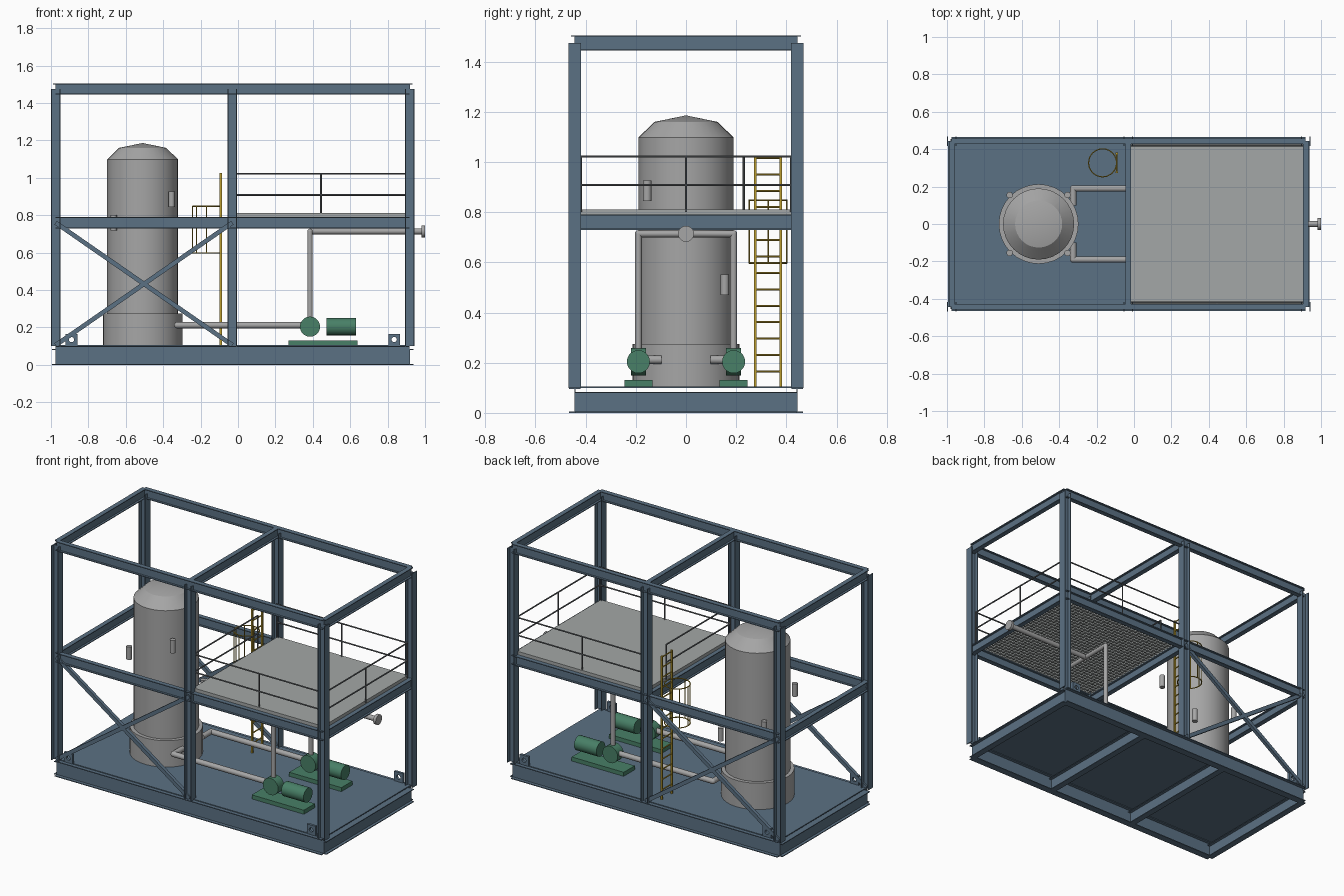
import bpy, bmesh, math
from mathutils import Vector as V, Matrix

if "Cube" in bpy.data.objects:
    bpy.data.objects.remove(bpy.data.objects["Cube"])


def mat(name, rgb):
    m = bpy.data.materials.new(name)
    m.diffuse_color = (*rgb, 1)
    m.use_nodes = True
    m.node_tree.nodes["Principled BSDF"].inputs["Base Color"].default_value = m.diffuse_color
    return m


STEEL = mat("blue_steel", (0.105, 0.165, 0.23))
GREY = mat("vessel_grey", (0.38, 0.38, 0.38))
GRATE = mat("grating_grey", (0.37, 0.39, 0.385))
RAIL = mat("rail_grey", (0.14, 0.15, 0.16))
GREEN = mat("pump_green", (0.065, 0.215, 0.135))
YELLOW = mat("safety_yellow", (0.50, 0.34, 0.03))


def finish(name, bm, material, smooth=False):
    bmesh.ops.recalc_face_normals(bm, faces=bm.faces[:])
    me = bpy.data.meshes.new(name)
    bm.to_mesh(me)
    bm.free()
    me.materials.append(material)
    if smooth:
        me.shade_smooth()
        me.set_sharp_from_angle(angle=math.radians(30))
    ob = bpy.data.objects.new(name, me)
    bpy.context.collection.objects.link(ob)
    return ob


def add_box(bm, lo, hi):
    lo, hi = V(lo), V(hi)
    s = hi - lo
    bmesh.ops.create_cube(bm, size=1, matrix=Matrix.Translation((lo + hi) / 2) @ Matrix.Diagonal((*s, 1)))


def add_tube(bm, p, q, r, n=16):
    p, q = V(p), V(q)
    d = q - p
    m = Matrix.Translation((p + q) / 2) @ d.to_track_quat('Z', 'Y').to_matrix().to_4x4()
    bmesh.ops.create_cone(bm, cap_ends=True, segments=n, radius1=r, radius2=r, depth=d.length, matrix=m)


def add_path(bm, pts, r, n=16):
    # straight pipe runs with rounded elbows
    for a, b in zip(pts, pts[1:]):
        add_tube(bm, a, b, r, n)
    for p in pts[1:-1]:
        bmesh.ops.create_uvsphere(bm, u_segments=n, v_segments=8, radius=r, matrix=Matrix.Translation(p))


def beam(name, p, q, depth, width, up=(0, 0, 1), tf=0.005, tw=0.004):
    # I-section swept from p to q
    p, q, up = V(p), V(q), V(up)
    side = (q - p).normalized().cross(up)
    h, w, t = depth / 2, width / 2, tw / 2
    half = [(w, -h), (w, -h + tf), (t, -h + tf), (t, h - tf), (w, h - tf), (w, h)]
    prof = half + [(-a, b) for a, b in reversed(half)]
    bm = bmesh.new()
    ends = [[bm.verts.new(e + side * a + up * b) for a, b in prof] for e in (p, q)]
    for ring in ends:
        bm.faces.new(ring)
    for i in range(12):
        j = (i + 1) % 12
        bm.faces.new((ends[0][i], ends[0][j], ends[1][j], ends[1][i]))
    return finish(name, bm, STEEL)


XS = (-0.975, -0.03, 0.918)
X0, X1, Y = XS[0], XS[2], 0.443

# base skid
for s in (-1, 1):
    beam("skid_side_beam", (X0, s * Y, 0.05), (X1, s * Y, 0.05), 0.10, 0.046)
for i in range(4):
    x = X0 + (X1 - X0) * i / 3
    beam("skid_cross_beam", (x, -Y, 0.042), (x, Y, 0.042), 0.084, 0.04)
bm = bmesh.new()
add_box(bm, (X0, -Y, 0.099), (X1, Y, 0.105))
finish("deck_plate", bm, STEEL)

# frame: columns, middle and top beams
for s in (-1, 1):
    for x in XS:
        beam("column", (x, s * Y, 0.10), (x, s * Y, 1.475), 0.05, 0.05, up=(1, 0, 0))
for z in (0.76, 1.475):
    for s in (-1, 1):
        beam("long_beam", (X0, s * Y, z), (X1, s * Y, z), 0.06, 0.03)
    for x in XS:
        beam("cross_beam", (x, -Y, z), (x, Y, z), 0.06, 0.03)

# diagonal bracing of the left bay
for s in (-1, 1):
    for za, zb in ((0.105, 0.76), (0.76, 0.105)):
        bm = bmesh.new()
        a, b = V((X0, s * Y, za)), V((XS[1], s * Y, zb))
        d = b - a
        m = Matrix.Translation((a + b) / 2) @ Matrix.Rotation(-math.atan2(d.z, d.x), 4, 'Y')
        bmesh.ops.create_cube(bm, size=1, matrix=m @ Matrix.Diagonal((d.length, 0.022, 0.024, 1)))
        finish("diagonal_brace", bm, STEEL)

# lifting lugs with eye holes
for s in (-1, 1):
    for x in (-0.89, 0.835):
        bm = bmesh.new()
        n, h, r = 16, 0.031, 0.014
        rings = [[], []]
        for i in range(n):
            c, k = math.cos(i * math.tau / n), math.sin(i * math.tau / n)
            f = h / max(abs(c), abs(k))
            for ring, rad in zip(rings, (f, r)):
                ring.append(bm.verts.new((x + c * rad, s * Y - 0.008, 0.135 + k * rad)))
        for i in range(n):
            j = (i + 1) % n
            bm.faces.new((rings[0][i], rings[0][j], rings[1][j], rings[1][i]))
        ext = bmesh.ops.extrude_face_region(bm, geom=bm.faces[:], use_keep_orig=True)
        bmesh.ops.translate(bm, vec=(0, 0.016, 0), verts=[v for v in ext["geom"] if isinstance(v, bmesh.types.BMVert)])
        finish("lifting_lug", bm, STEEL)

# vessel: lathe profile with domed head, and skirt
VX = -0.51


def lathe(name, prof, n=32):
    bm = bmesh.new()
    vs = [bm.verts.new((VX + r, 0, z)) for r, z in prof]
    es = [bm.edges.new(e) for e in zip(vs, vs[1:])]
    bmesh.ops.spin(bm, geom=vs + es, cent=(VX, 0, 0), axis=(0, 0, 1), angle=math.tau, steps=n)
    bmesh.ops.remove_doubles(bm, verts=bm.verts[:], dist=1e-4)
    finish(name, bm, GREY, True)


lathe("vessel_shell", [(0, 0.2), (0.19, 0.2), (0.19, 1.098), (0.126, 1.16), (0, 1.186)])
lathe("vessel_skirt", [(0, 0.105), (0.213, 0.105), (0.213, 0.275), (0, 0.275)])
for i in range(4):
    a = math.radians(45 + 90 * i)
    x, y, z = VX + 0.219 * math.cos(a), 0.219 * math.sin(a), 0.51 + 0.125 * i
    bm = bmesh.new()
    add_tube(bm, (x, y, z - 0.041), (x, y, z + 0.041), 0.017)
    finish("vessel_nozzle", bm, GREY, True)

# pumps and piping
PX, PY = 0.385, 0.19
for s in (-1, 1):
    y = s * PY
    bm = bmesh.new()
    add_box(bm, (0.27, y - 0.056, 0.105), (0.64, y + 0.056, 0.131))
    finish("pump_base", bm, GREEN)
    bm = bmesh.new()
    add_tube(bm, (PX, y - 0.03, 0.204), (PX, y + 0.03, 0.204), 0.054, 20)
    finish("pump_casing", bm, GREEN, True)
    bm = bmesh.new()
    add_tube(bm, (0.472, y, 0.204), (0.63, y, 0.204), 0.046, 20)
    finish("pump_motor", bm, GREEN, True)
    bm = bmesh.new()
    add_path(bm, [V((-0.325, s * 0.098, 0.212)), V((-0.325, y, 0.212)), V((PX, y, 0.212))], 0.017)
    finish("suction_pipe", bm, GREY, True)
    bm = bmesh.new()
    add_path(bm, [V((PX, y, 0.22)), V((PX, y, 0.714)), V((PX, 0, 0.714))], 0.014)
    finish("discharge_pipe", bm, GREY, True)
bm = bmesh.new()
add_tube(bm, (PX, 0, 0.714), (0.99, 0, 0.714), 0.016)
add_tube(bm, (0.982, 0, 0.714), (1.0, 0, 0.714), 0.032, 20)
finish("outlet_pipe", bm, GREY, True)

# platform: plate with grating bars beneath
GX0, GX1, GY = -0.018, 0.905, 0.43
bm = bmesh.new()
add_box(bm, (GX0, -GY, 0.803), (GX1, GY, 0.811))
for i in range(37):
    x = GX0 + 0.002 + (GX1 - GX0 - 0.004) * i / 36
    add_box(bm, (x - 0.002, -GY, 0.790), (x + 0.002, GY, 0.803))
for i in range(35):
    y = (GY - 0.002) * (i / 17 - 1)
    add_box(bm, (GX0, y - 0.002, 0.790), (GX1, y + 0.002, 0.803))
finish("platform_grating", bm, GRATE)

# handrails: two rails and posts per side, with a gap for the ladder
HX0, HX1, HY, GAP = -0.02, 0.908, 0.42, 0.23
runs = [((HX0, -HY), (HX1, -HY), 2), ((HX0, HY), (HX1, HY), 2),
        ((HX1, -HY), (HX1, HY), 2), ((HX0, -HY), (HX0, GAP), 1)]
for a, b, n in runs:
    bm = bmesh.new()
    for z in (0.908, 1.022):
        add_tube(bm, (*a, z), (*b, z), 0.0045, 8)
    for i in range(n + 1):
        p = V(a).lerp(V(b), i / n)
        add_tube(bm, (p.x, p.y, 0.80), (p.x, p.y, 1.025), 0.0045, 8)
    finish("handrail", bm, RAIL)

# ladder with safety cage
LX, LY = -0.092, 0.327
bm = bmesh.new()
for s in (-1, 1):
    add_box(bm, (LX - 0.006, LY + s * 0.05 - 0.005, 0.105), (LX + 0.006, LY + s * 0.05 + 0.005, 1.025))
for i in range(14):
    z = 0.165 + 0.0655 * i
    add_tube(bm, (LX, LY - 0.05, z), (LX, LY + 0.05, z), 0.004, 8)
finish("ladder", bm, YELLOW)
bm = bmesh.new()
CX, R, n = -0.168, 0.075, 24
pts = [V((CX + R * math.cos(i * math.tau / n), LY + R * math.sin(i * math.tau / n), 0)) for i in range(n)]
for z in (0.598, 0.848):
    for i in range(n):
        add_tube(bm, pts[i] + V((0, 0, z)), pts[(i + 1) % n] + V((0, 0, z)), 0.0035, 6)
for i in (6, 9, 12, 15, 18):
    add_tube(bm, pts[i] + V((0, 0, 0.598)), pts[i] + V((0, 0, 0.848)), 0.003, 6)
finish("ladder_cage", bm, YELLOW)
